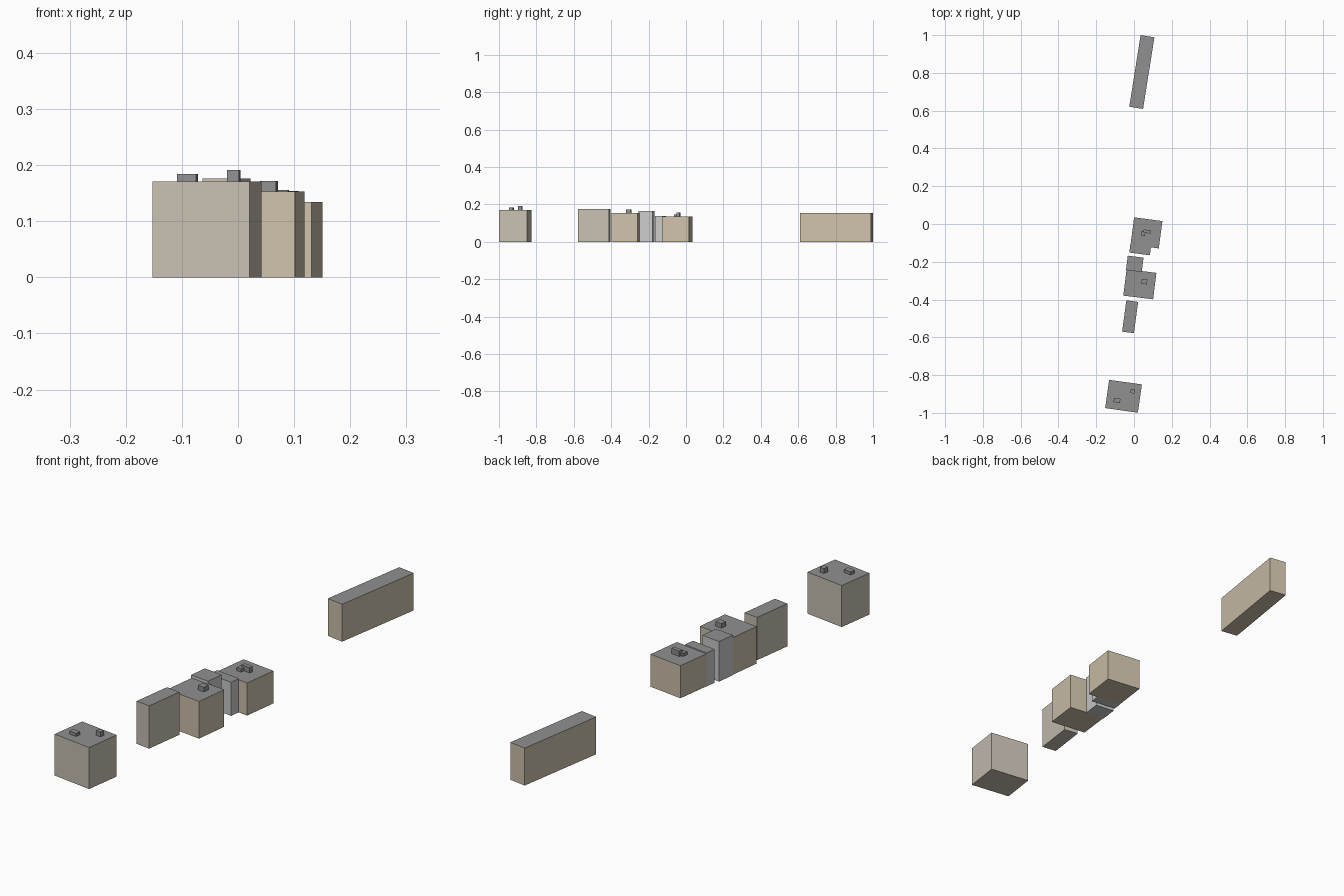
import bpy, bmesh
from mathutils import Matrix, Vector
from math import radians

if "Cube" in bpy.data.objects:
    bpy.data.objects.remove(bpy.data.objects["Cube"])


def material(name, rgb):
    m = bpy.data.materials.new(name)
    m.diffuse_color = (*rgb, 1)
    m.use_nodes = True
    m.node_tree.nodes["Principled BSDF"].inputs["Base Color"].default_value = m.diffuse_color
    return m


ROOF = material("roof_grey", (0.28, 0.28, 0.285))
WARM = material("warm_wall", (0.62, 0.54, 0.41))
STONE = material("stone_wall", (0.58, 0.53, 0.45))
COOL = material("cool_wall", (0.53, 0.54, 0.54))


def block(name, x, y, w, d, z0, z1, angle, wall):
    """Upright box turned clockwise by angle, with a grey top face."""
    bm = bmesh.new()
    bmesh.ops.create_cube(bm, size=1)
    bm.transform(Matrix.Translation((0, 0, (z0 + z1) / 2))
                 @ Matrix.Diagonal((w, d, z1 - z0, 1)))
    for f in bm.faces:
        f.material_index = 1 if f.normal.z > 0.5 else 0
    mesh = bpy.data.meshes.new(name)
    bm.to_mesh(mesh)
    bm.free()
    mesh.materials.append(wall)
    mesh.materials.append(ROOF)
    ob = bpy.data.objects.new(name, mesh)
    ob.location = Vector((x, y, 0))
    ob.rotation_euler.z = -radians(angle)
    bpy.context.collection.objects.link(ob)


# Buildings: x, y, width, depth, height, angle, wall
# each followed by rooftop units: x, y, width, depth, top
BUILDINGS = [
    ("long_hall", 0.0415, 0.8045, 0.074, 0.384, 0.154, 9, WARM, []),
    ("north_house", 0.066, -0.047, 0.151, 0.146, 0.134, 7.5, WARM,
     [(0.070, -0.040, 0.040, 0.017, 0.156), (0.049, -0.050, 0.022, 0.024, 0.147)]),
    ("annex", 0.0325, -0.136, 0.110, 0.045, 0.138, 7.5, COOL, []),
    ("link_tower", 0.004, -0.211, 0.084, 0.077, 0.165, 7, COOL, []),
    ("middle_house", 0.031, -0.319, 0.159, 0.141, 0.153, 7, WARM,
     [(0.055, -0.305, 0.029, 0.026, 0.172)]),
    ("narrow_house", -0.0205, -0.491, 0.063, 0.167, 0.176, 7.7, STONE, []),
    ("south_house", -0.0555, -0.912, 0.175, 0.151, 0.171, 8, STONE,
     [(-0.090, -0.934, 0.034, 0.022, 0.184), (-0.0075, -0.886, 0.021, 0.021, 0.191)]),
]

for name, x, y, w, d, h, a, wall, units in BUILDINGS:
    block(name, x, y, w, d, 0, h, a, wall)
    for i, (ux, uy, uw, ud, top) in enumerate(units, 1):
        block(f"{name}_roof_unit_{i}", ux, uy, uw, ud, h, top, a, ROOF)
